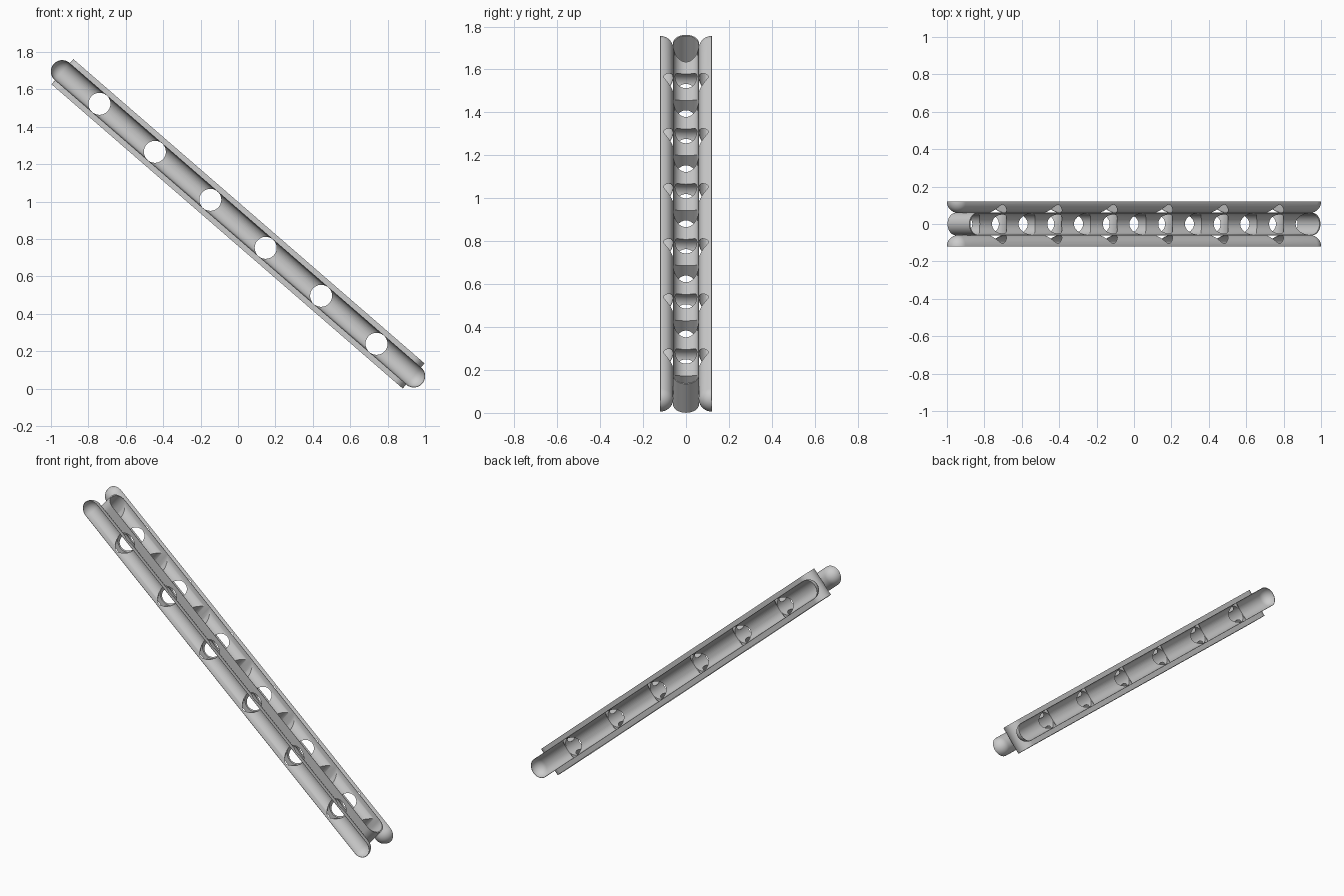
import bpy, bmesh, math
from mathutils import Matrix

if "Cube" in bpy.data.objects:
    bpy.data.objects.remove(bpy.data.objects["Cube"])

R = 0.0588            # groove and hole radius
PITCH = 0.392         # spacing of holes facing the same way
END = 1.181           # centre of the round beam ends
HALF_H = 0.089        # half height of the middle bar
TILT = Matrix.Translation((0, 0, 0.881)) @ Matrix.Rotation(math.radians(40.9), 4, 'Y')


def make(name, bm):
    bmesh.ops.recalc_face_normals(bm, faces=bm.faces)
    me = bpy.data.meshes.new(name)
    bm.to_mesh(me)
    bm.free()
    ob = bpy.data.objects.new(name, me)
    bpy.context.collection.objects.link(ob)
    ob.matrix_world = TILT
    return ob


def cylinders(name, axis, centres, length):
    bm = bmesh.new()
    turn = {'X': Matrix.Rotation(math.pi / 2, 4, 'Y'),
            'Y': Matrix.Rotation(math.pi / 2, 4, 'X'),
            'Z': Matrix.Identity(4)}[axis]
    for c in centres:
        bmesh.ops.create_cone(bm, cap_ends=True, segments=48, radius1=R, radius2=R,
                              depth=length, matrix=Matrix.Translation(c) @ turn)
    ob = make(name, bm)
    ob.hide_render = True
    return ob


def finish(ob, cutters):
    bpy.ops.object.select_all(action='DESELECT')
    bpy.context.view_layer.objects.active = ob
    ob.select_set(True)
    for c in cutters:
        m = ob.modifiers.new("cut", 'BOOLEAN')
        m.operation, m.solver, m.object = 'DIFFERENCE', 'EXACT', c
    for m in list(ob.modifiers):
        bpy.ops.object.modifier_apply(modifier=m.name)
    bpy.ops.object.shade_smooth_by_angle(angle=math.radians(35))


# cutters: lengthwise grooves, holes through the height, holes through the width
grooves = cylinders("groove_cutter", 'X', [(0, 0, s * HALF_H) for s in (-1, 1)], 2 * 1.176)
tall_holes = cylinders("tall_hole_cutter", 'Z', [(i * PITCH, 0, 0) for i in range(-3, 4)], 0.5)
side_holes = cylinders("side_hole_cutter", 'Y',
                       [((i + 0.5) * PITCH, 0, 0) for i in range(-3, 3)], 0.5)

# middle bar: round-ended prism
bm = bmesh.new()
rb, n = 0.061, 24
outline = []
for side in (1, -1):
    for i in range(n + 1):
        a = -math.pi / 2 + math.pi * i / n
        outline.append(bm.verts.new((side * (END + rb * math.cos(a)),
                                     side * rb * math.sin(a), -HALF_H)))
face = bm.faces.new(outline)
ext = bmesh.ops.extrude_face_region(bm, geom=[face])
bmesh.ops.translate(bm, vec=(0, 0, 2 * HALF_H),
                    verts=[v for v in ext["geom"] if isinstance(v, bmesh.types.BMVert)])
finish(make("middle_bar", bm), [grooves, tall_holes, side_holes])

# side troughs: thin half capsules opening outwards
CAP, RT, STEPS = 1.2435, 0.06, 10
profile = [(-CAP - RT * math.cos(t), RT * math.sin(t))
           for t in (math.pi / 2 * i / STEPS for i in range(STEPS + 1))]
profile += [(-x, r) for x, r in reversed(profile)]
for name, side in (("front_trough", -1), ("back_trough", 1)):
    bm = bmesh.new()
    rings = []
    for x, r in profile:
        rings.append([bm.verts.new((x, side * (0.12 - r * math.sin(a)), r * math.cos(a)))
                      for a in (math.pi * k / 24 for k in range(25))])
    for p, q in zip(rings, rings[1:]):
        for k in range(24):
            bm.faces.new((p[k], p[k + 1], q[k + 1], q[k]))
    bmesh.ops.remove_doubles(bm, verts=bm.verts, dist=1e-5)
    trough = make(name, bm)
    shell = trough.modifiers.new("shell", 'SOLIDIFY')
    shell.thickness, shell.offset = 0.002, 0
    finish(trough, [side_holes])

for c in (grooves, tall_holes, side_holes):
    bpy.data.objects.remove(c)
